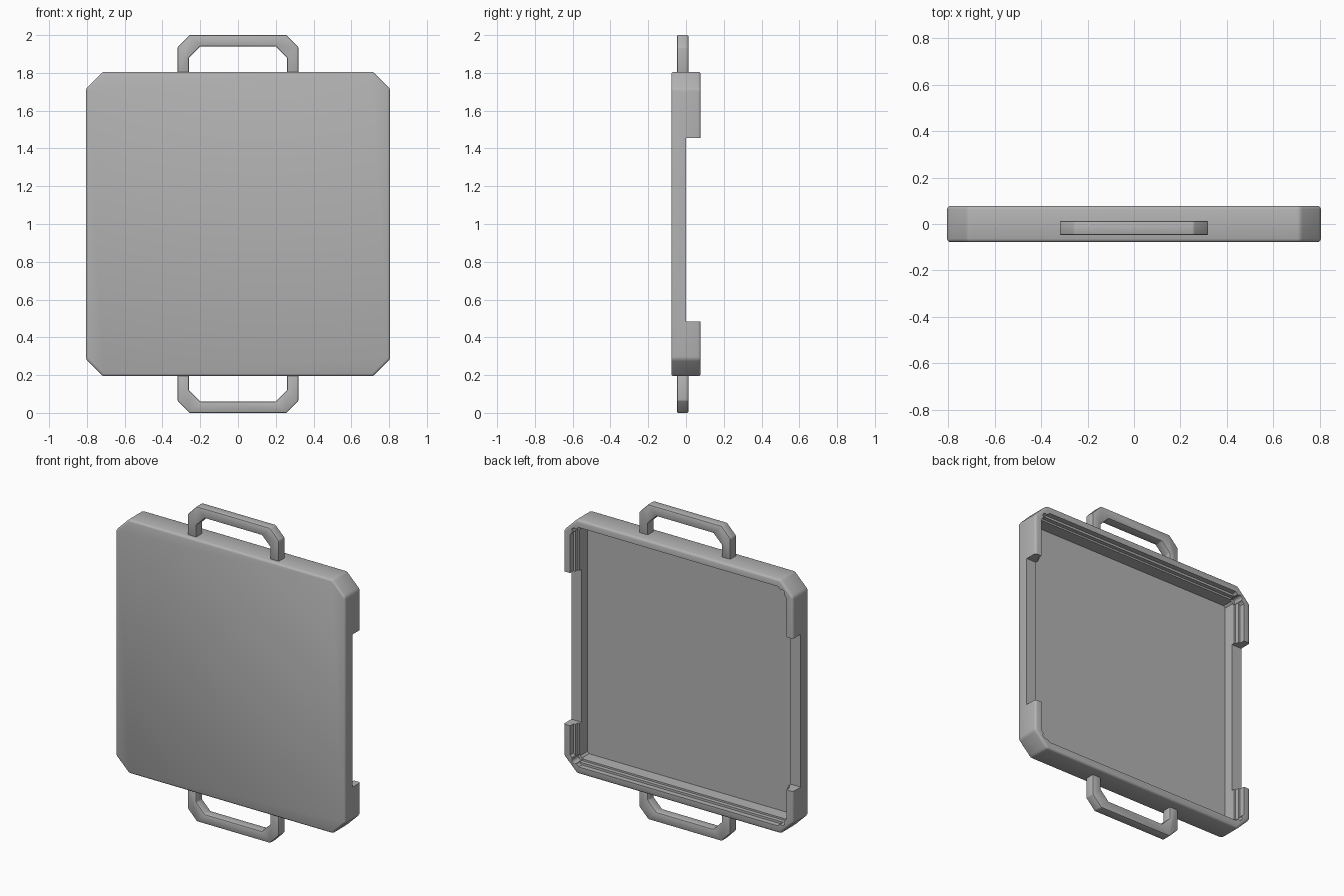
import bpy, bmesh
from mathutils import Matrix

if "Cube" in bpy.data.objects:
    bpy.data.objects.remove(bpy.data.objects["Cube"], do_unlink=True)

grey = bpy.data.materials.new("mid grey")
grey.use_nodes = True
colour = (0.45, 0.45, 0.45, 1)
grey.diffuse_color = colour
grey.node_tree.nodes["Principled BSDF"].inputs["Base Color"].default_value = colour

MID = 1.0        # height of the panel centre
HALF = 0.806     # half width of the square panel


def prism(name, outline, y0, y1, bevel=0.0, segments=3):
    """Extrude an (x, z) outline from y0 to y1, with rounded edges."""
    bm = bmesh.new()
    face = bm.faces.new([bm.verts.new((x, y0, z)) for x, z in outline])
    ext = bmesh.ops.extrude_face_region(bm, geom=[face])
    verts = [v for v in ext["geom"] if isinstance(v, bmesh.types.BMVert)]
    bmesh.ops.translate(bm, verts=verts, vec=(0, y1 - y0, 0))
    bmesh.ops.recalc_face_normals(bm, faces=bm.faces)
    if bevel:
        bmesh.ops.bevel(bm, geom=list(bm.edges), offset=bevel,
                        segments=segments, profile=0.5, affect='EDGES')
    mesh = bpy.data.meshes.new(name)
    bm.to_mesh(mesh)
    bm.free()
    mesh.materials.append(grey)
    obj = bpy.data.objects.new(name, mesh)
    bpy.context.collection.objects.link(obj)
    return obj


def octagon(h, c):
    """Square of half size h with corners cut by c, around the panel centre."""
    k = h - c
    pts = [(k, h), (h, k), (h, -k), (k, -h), (-k, -h), (-h, -k), (-h, k), (-k, h)]
    return [(x, MID + z) for x, z in pts]


def smooth(obj):
    bpy.ops.object.select_all(action='DESELECT')
    obj.select_set(True)
    bpy.context.view_layer.objects.active = obj
    bpy.ops.object.shade_smooth_by_angle(angle=0.6)


def cut(target, cutter):
    mod = target.modifiers.new(cutter.name, 'BOOLEAN')
    mod.operation = 'DIFFERENCE'
    mod.solver = 'EXACT'
    mod.object = cutter
    cutter.hide_render = True
    bpy.context.view_layer.objects.active = target
    bpy.ops.object.modifier_apply(modifier=mod.name)
    bpy.data.objects.remove(cutter, do_unlink=True)


# Panel tray, open at the back
tray = prism("tray", octagon(HALF, 0.09), -0.078, 0.078, 0.014)
cut(tray, prism("cavity_cutter", octagon(0.735, 0.012), -0.06, 0.2))
# Stepped ledge inside the rim
cut(tray, prism("upper_step_cutter", octagon(0.76, 0.06), 0.045, 0.2))
cut(tray, prism("lower_step_cutter", octagon(0.746, 0.03), 0.02, 0.2))

# Rounded reliefs in the inner corners
for sx in (-1, 1):
    for sz in (-1, 1):
        bm = bmesh.new()
        place = Matrix.Translation((sx * 0.73, 0.11, MID + sz * 0.73))
        bmesh.ops.create_cone(bm, cap_ends=True, segments=20, radius1=0.018,
                              radius2=0.018, depth=0.2,
                              matrix=place @ Matrix.Rotation(1.5708, 4, 'X'))
        mesh = bpy.data.meshes.new("relief_cutter")
        bm.to_mesh(mesh)
        bm.free()
        mesh.materials.append(grey)
        relief = bpy.data.objects.new("relief_cutter", mesh)
        bpy.context.collection.objects.link(relief)
        cut(tray, relief)

# Long notches in the back of both side walls
for s in (-1, 1):
    box = [(s * 0.7, 0.485), (s * 0.9, 0.485), (s * 0.9, 1.455), (s * 0.7, 1.455)]
    cut(tray, prism("notch_cutter", box, 0, 0.2))
smooth(tray)

# Carrying handles above and below
half = [(0.32, 0.79), (0.32, 0.935), (0.257, 1.0)]
inner = [(0.2, 0.94), (0.26, 0.88), (0.26, 0.79)]
arch = half + [(-x, z) for x, z in reversed(half)]
arch += [(-x, z) for x, z in reversed(inner)] + inner
for name, sign in (("top_handle", 1), ("bottom_handle", -1)):
    outline = [(x, MID + sign * z) for x, z in arch]
    smooth(prism(name, outline, -0.048, 0.013, 0.006, 2))
